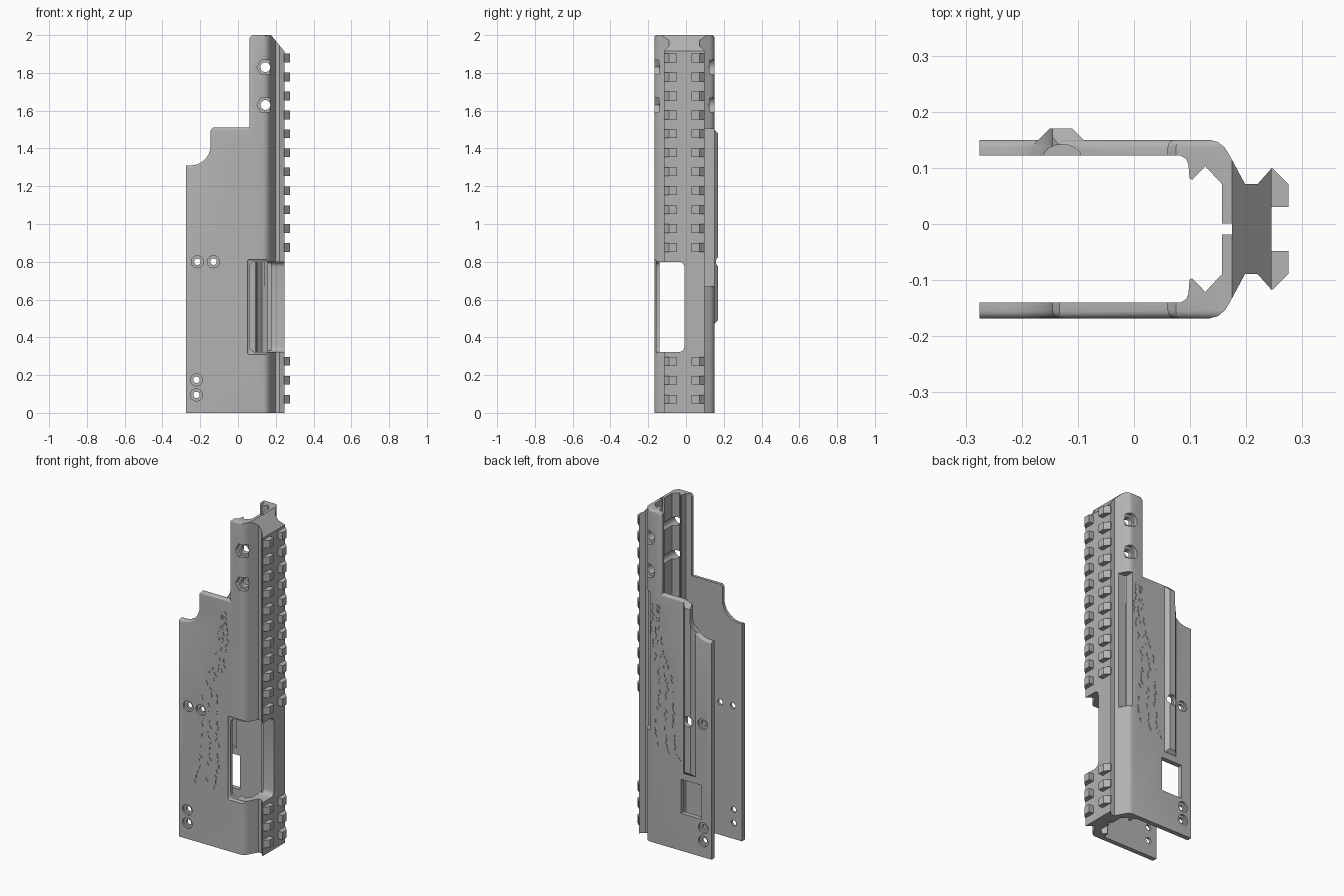
import bpy, bmesh, math, random
from mathutils import Matrix, Vector

random.seed(4)
if "Cube" in bpy.data.objects:
    bpy.data.objects.remove(bpy.data.objects["Cube"])

YC = -0.009          # centre line of the shell
FRONT, BACK = YC - 0.159, YC + 0.159

grey = bpy.data.materials.new("plain grey")
grey.use_nodes = True
grey.diffuse_color = (0.45, 0.45, 0.45, 1)
grey.node_tree.nodes["Principled BSDF"].inputs["Base Color"].default_value = grey.diffuse_color


def finish(bm, name):
    bmesh.ops.recalc_face_normals(bm, faces=bm.faces)
    mesh = bpy.data.meshes.new(name)
    bm.to_mesh(mesh)
    bm.free()
    mesh.materials.append(grey)
    ob = bpy.data.objects.new(name, mesh)
    bpy.context.collection.objects.link(ob)
    return ob


def add_prism(bm, points, direction):
    """Extrude a flat outline along a direction."""
    face = bm.faces.new([bm.verts.new(p) for p in points])
    out = bmesh.ops.extrude_face_region(bm, geom=[face])
    moved = [v for v in out["geom"] if isinstance(v, bmesh.types.BMVert)]
    bmesh.ops.translate(bm, verts=moved, vec=direction)


def add_box(bm, lo, hi):
    lo, hi = Vector(lo), Vector(hi)
    m = Matrix.Translation((lo + hi) / 2) @ Matrix.Diagonal((*(hi - lo), 1))
    return bmesh.ops.create_cube(bm, size=1, matrix=m)["verts"]


def add_rod(bm, x, z, y0, y1, radius, sides=24):
    m = Matrix.Translation((x, (y0 + y1) / 2, z)) @ Matrix.Rotation(math.pi / 2, 4, "X")
    if sides == 6:
        m = m @ Matrix.Rotation(math.pi / 6, 4, "Z")
    bmesh.ops.create_cone(bm, cap_ends=True, segments=sides, radius1=radius,
                          radius2=radius, depth=abs(y1 - y0), matrix=m)


def boolean(ob, tool, operation):
    mod = ob.modifiers.new(operation.lower(), "BOOLEAN")
    mod.operation, mod.object, mod.solver = operation, tool, "EXACT"
    bpy.context.view_layer.objects.active = ob
    bpy.ops.object.modifier_apply(modifier=mod.name)
    bpy.data.objects.remove(tool)


def silhouette(half, rim):
    """Stepped side outline with rounded rims, used to trim parts."""
    arc = [(-0.25 + 0.105 * math.sin(a), 1.415 - 0.105 * math.cos(a))
           for a in (i * math.pi / 16 for i in range(9))]
    outline = [(-0.4, -0.1), (-0.4, 1.31)] + arc + [
        (-0.145, 1.495), (-0.133, 1.51), (0.06, 1.51), (0.06, 1.985), (0.075, 2.0),
        (0.175, 2.0), (0.305, 1.842), (0.305, -0.1)]
    bm = bmesh.new()
    add_prism(bm, [(x, YC - half, z) for x, z in outline], (0, 2 * half, 0))
    if rim:
        edges = [e for e in bm.edges if abs(e.verts[0].co.y - e.verts[1].co.y) < 1e-4]
        bmesh.ops.bevel(bm, geom=edges, offset=rim, segments=4, affect="EDGES", profile=0.5)
    return finish(bm, "outline_cutter")


# Shell: U section with inner ribs, slotted web and dovetail rail base
outer = [(-0.275, 0.159), (0.135, 0.159), (0.15, 0.155), (0.162, 0.145),
         (0.17, 0.132), (0.198, 0.08), (0.22, 0.08), (0.245, 0.108)]
inner = [(0.175, 0.01), (0.157, 0.01), (0.157, 0.08), (0.127, 0.112), (0.104, 0.088),
         (0.099, 0.09), (0.097, 0.115), (0.093, 0.125), (0.083, 0.131), (-0.275, 0.131)]
flip = lambda pts: [(x, -h) for x, h in reversed(pts)]
section = outer + flip(outer) + flip(inner) + inner
bm = bmesh.new()
add_prism(bm, [(x, YC + h, 0) for x, h in section], (0, 0, 2.05))
shell = finish(bm, "shell")
boolean(shell, silhouette(0.1595, 0.014), "INTERSECT")

# Raised channel cover on the back wall
bm = bmesh.new()
for v in add_box(bm, (-0.18, 0.14, 0.46), (-0.08, 0.17, 1.51)):
    if v.co.y > 0.16:
        v.co.x += 0.03 if v.co.x < -0.13 else -0.03
        v.co.z += 0.03 if v.co.z < 1 else -0.03
cover = finish(bm, "channel_cover")
boolean(cover, silhouette(0.3, 0), "INTERSECT")
boolean(shell, cover, "UNION")

# Round channel inside the back wall
bm = bmesh.new()
groove = [(-0.128 + 0.034 * math.cos(a), 0.118 + 0.024 * math.sin(a))
          for a in (i * math.pi / 8 for i in range(9))]
add_prism(bm, [(x, y, 0.47) for x, y in groove], (0, 0, 1.2))
boolean(shell, finish(bm, "channel_cutter"), "DIFFERENCE")

# Wrapping port with rounded corners and a shallow rim
for grow, y0, y1, x1 in ((0, -0.3, -0.008, 0.4), (0.012, -0.3, FRONT + 0.01, 0.4)):
    bm = bmesh.new()
    add_box(bm, (0.062 - grow, y0, 0.322 - grow), (x1, y1, 0.80 + grow))
    bmesh.ops.bevel(bm, geom=bm.edges[:], offset=0.03 if not grow else 0.009,
                    segments=4, affect="EDGES", profile=0.5)
    boolean(shell, finish(bm, "port_cutter"), "DIFFERENCE")

# Long slot in the back corner
bm = bmesh.new()
add_box(bm, (0.135, 0.092, 0.67), (0.205, 0.3, 1.505))
boolean(shell, finish(bm, "corner_slot_cutter"), "DIFFERENCE")

# Square window in the back wall
bm = bmesh.new()
add_box(bm, (-0.21, 0.1, 0.225), (-0.072, 0.3, 0.43))
boolean(shell, finish(bm, "window_cutter"), "DIFFERENCE")

# Screw holes and their recesses
screws = [(-0.215, 0.80), (-0.13, 0.80), (-0.22, 0.175), (-0.22, 0.095)]
bolts = [(0.145, 1.83), (0.145, 1.63)]


def cut_rods(rods):
    bm = bmesh.new()
    for rod in rods:
        add_rod(bm, *rod)
    boolean(shell, finish(bm, "hole_cutter"), "DIFFERENCE")


cut_rods([(x, z, -0.4, 0.4, 0.017) for x, z in screws] +
         [(x, z, -0.4, 0.4, 0.026) for x, z in bolts])
cut_rods([(x, z, -0.4, FRONT + 0.012, 0.032) for x, z in screws] +
         [(x, z, -0.4, FRONT + 0.025, 0.045, 6) for x, z in bolts])
cut_rods([(x, z, BACK - 0.012, 0.4, 0.032) for x, z in screws] +
         [(x, z, BACK - 0.025, 0.4, 0.042) for x, z in bolts])


# Shallow engraved strokes that trail down both walls
def engraving(y, start, end, top, bottom):
    bm = bmesh.new()
    rows = 34
    for i in range(rows):
        t = i / (rows - 1)
        middle = start + (end - start) * t + 0.02 * math.sin(9 * t)
        spread = 0.02 + 0.045 * t
        for side in (-1, 0, 1):
            if random.random() < 0.25:
                continue
            x = middle + side * spread + random.uniform(-0.008, 0.008)
            z = top + (bottom - top) * t
            m = (Matrix.Translation((x, y, z)) @
                 Matrix.Rotation(random.uniform(-0.7, 0.7), 4, "Y") @
                 Matrix.Diagonal((0.005, 0.006, 0.024, 1)))
            bmesh.ops.create_cube(bm, size=1, matrix=m)
    boolean(shell, finish(bm, "engraving_cutter"), "DIFFERENCE")


engraving(FRONT, 0.02, -0.11, 1.43, 0.36)
engraving(BACK, 0.09, 0.0, 1.43, 0.55)

# Rail teeth in two rows, leaving the port clear
tooth = [(0.243, 0.108), (0.247, 0.108), (0.275, 0.08), (0.275, 0.039), (0.243, 0.039)]
bm = bmesh.new()
for i in range(19):
    z = 0.073 + 0.1003 * i
    if 0.3 < z < 0.82:
        continue
    for side in (-1, 1):
        add_prism(bm, [(x, YC + side * h, z - 0.023) for x, h in tooth], (0, 0, 0.046))
finish(bm, "rail_teeth")

# Smooth shading with sharp edges kept
bpy.ops.object.select_all(action="DESELECT")
shell.select_set(True)
bpy.context.view_layer.objects.active = shell
bpy.ops.object.shade_smooth_by_angle(angle=math.radians(30))
